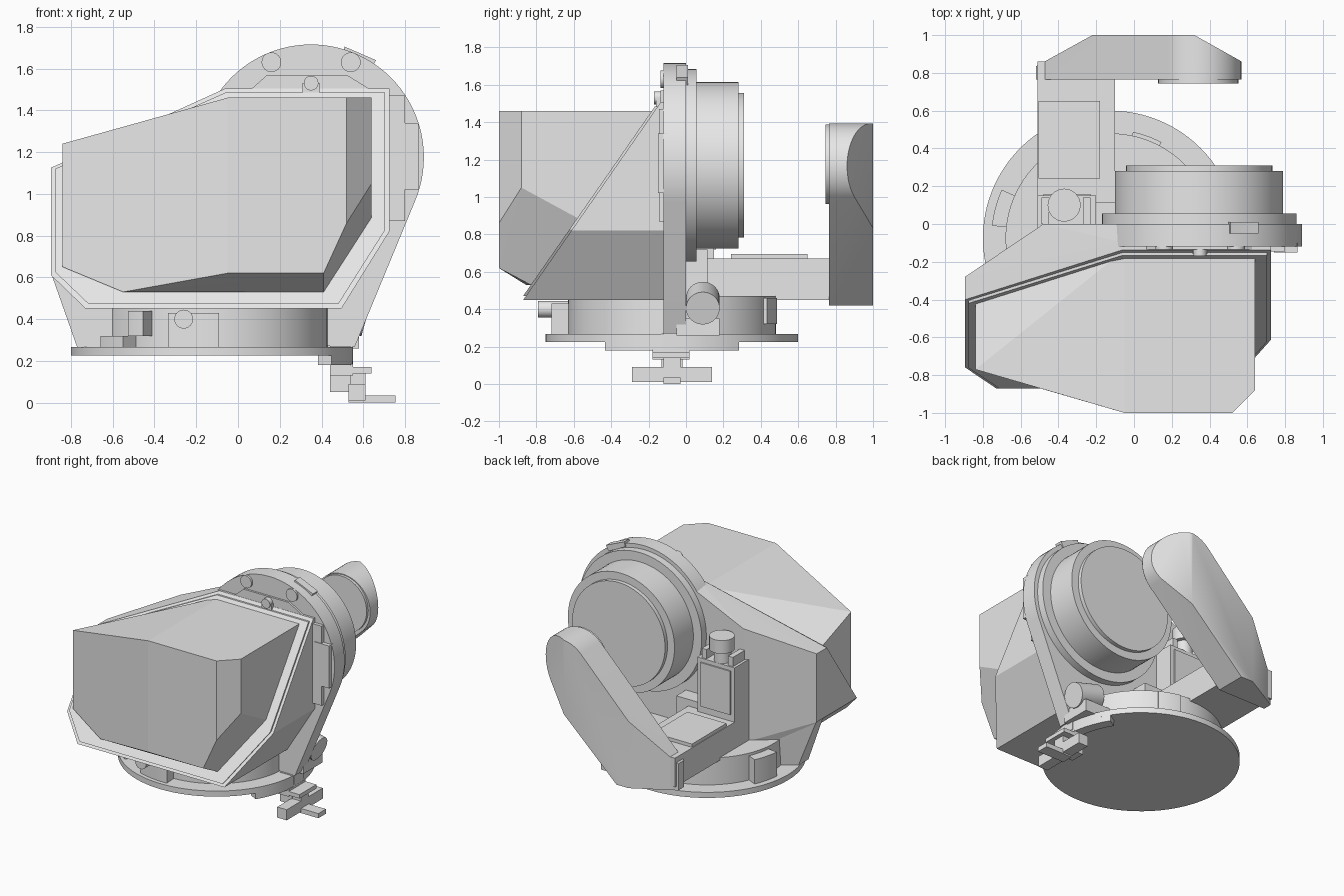
import bpy, bmesh, math
from mathutils import Vector, Matrix

cube = bpy.data.objects.get("Cube")
if cube:
    bpy.data.objects.remove(cube)

grey = bpy.data.materials.new("light_grey")
grey.use_nodes = True
grey.diffuse_color = (0.8, 0.8, 0.8, 1)
grey.node_tree.nodes["Principled BSDF"].inputs["Base Color"].default_value = (0.8, 0.8, 0.8, 1)


def finish(name, bm, smooth=False):
    bmesh.ops.recalc_face_normals(bm, faces=bm.faces[:])
    mesh = bpy.data.meshes.new(name)
    bm.to_mesh(mesh)
    bm.free()
    mesh.materials.append(grey)
    obj = bpy.data.objects.new(name, mesh)
    bpy.context.collection.objects.link(obj)
    if smooth:
        bpy.ops.object.select_all(action='DESELECT')
        obj.select_set(True)
        bpy.context.view_layer.objects.active = obj
        bpy.ops.object.shade_smooth_by_angle(angle=math.radians(30))
    return obj


def hull(name, points, smooth=False):
    """Convex solid around a few corner points."""
    bm = bmesh.new()
    for p in points:
        bm.verts.new(p)
    res = bmesh.ops.convex_hull(bm, input=bm.verts[:])
    junk = {g for g in res["geom_interior"] + res["geom_unused"] if isinstance(g, bmesh.types.BMVert)}
    bmesh.ops.delete(bm, geom=list(junk), context='VERTS')
    bmesh.ops.dissolve_limit(bm, angle_limit=0.01, verts=bm.verts[:], edges=bm.edges[:])
    return finish(name, bm, smooth)


def box(name, x, y, z):
    return hull(name, [(a, b, c) for a in x for b in y for c in z])


def cylinder(name, start, end, r, sides=64):
    a, b = Vector(start), Vector(end)
    bm = bmesh.new()
    rot = (b - a).to_track_quat('Z', 'Y').to_matrix().to_4x4()
    bmesh.ops.create_cone(bm, cap_ends=True, segments=sides, radius1=r, radius2=r,
                          depth=(b - a).length, matrix=Matrix.Translation((a + b) / 2) @ rot)
    return finish(name, bm, True)


def circle(cx, cz, r, n=64):
    return [(cx + r * math.cos(math.tau * i / n), cz + r * math.sin(math.tau * i / n)) for i in range(n)]


def sector(name, r0, r1, z0, z1, mid, half, steps=20):
    """Curved block on the turntable, angles in degrees."""
    bm = bmesh.new()
    rings = []
    for i in range(steps + 1):
        a = math.radians(mid - half + 2 * half * i / steps)
        rings.append([bm.verts.new((BX + r * math.cos(a), BY + r * math.sin(a), z))
                      for r, z in ((r0, z0), (r1, z0), (r1, z1), (r0, z1))])
    for p, q in zip(rings, rings[1:]):
        for k in range(4):
            bm.faces.new((p[k], p[(k + 1) % 4], q[(k + 1) % 4], q[k]))
    bm.faces.new(rings[0])
    bm.faces.new(rings[-1])
    return finish(name, bm, True)


def rim(z):
    """Depth of the slanted frame plane at a height."""
    return -0.86 + 0.695 * (z - 0.45)


# Turntable
BX, BY = -0.125, -0.075
cylinder("base_disc", (BX, BY, 0.225), (BX, BY, 0.267), 0.675, 96)
cylinder("base_ring", (BX, BY, 0.26), (BX, BY, 0.47), 0.555, 96)
sector("clamp_rail", 0.60, 0.675, 0.18, 0.23, 0, 32)
sector("front_lug_wide", 0.5, 0.645, 0.26, 0.43, 262, 11)
sector("front_lug_small", 0.5, 0.64, 0.32, 0.44, 235, 4)
sector("front_lug_low", 0.5, 0.65, 0.26, 0.32, 222, 7)
sector("side_lug", 0.5, 0.63, 0.26, 0.45, 165, 9)
sector("rear_lug", 0.5, 0.575, 0.32, 0.46, 70, 8)
cylinder("front_lug_pin", (-0.26, -0.79, 0.40), (-0.26, -0.6, 0.40), 0.045, 24)

# Front hood
back = [(-0.84, 1.10), (-0.05, 1.46), (0.64, 1.46), (0.64, 0.87), (0.41, 0.53), (-0.55, 0.53), (-0.84, 0.65)]
front = [(-0.05, -1, 1.46), (0.52, -1, 1.46), (0.52, -1, 0.86), (0.41, -1, 0.62), (-0.05, -1, 0.62),
         (0.64, -0.88, 1.46), (0.64, -0.88, 1.05), (0.41, -0.83, 0.53),
         (-0.84, -0.77, 1.24), (-0.84, -0.77, 0.65), (-0.55, -0.855, 0.53)]
hull("hood", front + [(x, rim(z) + 0.02, z) for x, z in back])

# Slanted frame: outer flange and a slightly smaller raised lip
outer = [(-0.895, 1.125), (-0.06, 1.505), (0.725, 1.505), (0.725, 0.82), (0.495, 0.45), (-0.73, 0.45), (-0.895, 0.61)]
hull("frame", [(x, rim(z) + d, z) for x, z in outer for d in (-0.01, 0.04)])
lip = [(-0.1 + (x + 0.1) * 0.975, 0.99 + (z - 0.99) * 0.96) for x, z in outer]
hull("frame_lip", [(x, rim(z) + d, z) for x, z in lip for d in (-0.025, 0.02)])

# Rear housing behind the frame
right_back = [(x, -0.10, z) for x, z in outer[2:5]]
left_back = [(-0.895, -0.28, 1.125), (-0.895, -0.28, 0.61), (-0.73, -0.20, 0.45),
             (-0.48, 0, 1.31), (-0.48, 0, 0.45), (-0.08, 0, 1.49), (-0.08, 0, 0.45)]
hull("rear_housing", [(x, rim(z) + 0.03, z) for x, z in outer] + right_back + left_back)
hull("left_support", [(-0.895, -0.28, 0.62), (-0.895, -0.36, 0.62), (-0.48, 0, 0.62), (-0.48, -0.36, 0.62),
                      (-0.77, -0.24, 0.265), (-0.77, -0.36, 0.265), (-0.45, -0.02, 0.265), (-0.45, -0.36, 0.265)])

# Round side plate running down into a leg
CX, CZ = 0.35, 1.175
plate = circle(CX, CZ, 0.54, 96) + [(0.56, 0.27), (0.44, 0.27), (-0.2, 0.47)]
hull("side_plate", [(x, y, z) for x, z in plate for y in (-0.12, 0.0)], True)
box("leg_foot", (0.44, 0.55), (-0.12, 0.0), (0.2, 0.5))
for name, y0, y1, r in (("plate_ring", -0.01, 0.055, 0.515), ("drum", 0.04, 0.28, 0.445),
                        ("drum_cap", 0.27, 0.31, 0.387)):
    cylinder(name, (CX - 0.005, y0, CZ - 0.005), (CX - 0.005, y1, CZ - 0.005), r, 96)

# Fittings on the plate
for side in (-1, 1):
    cylinder("plate_pin", (CX + side * 0.19, -0.135, 1.63), (CX + side * 0.19, -0.05, 1.63), 0.047, 24)
hull("latch_plate", [(x, y, z) for x, z in ((0.05, 1.49), (0.14, 1.57), (0.52, 1.57), (0.65, 1.49))
                     for y in (-0.135, -0.1)])
cylinder("latch_knob", (CX, -0.17, 1.53), (CX, -0.1, 1.53), 0.035, 24)
box("latch_tab", (0.31, 0.39), (-0.16, -0.1), (1.48, 1.53))
hull("top_tab", [(x, y, z) for x, z in ((0.51, 1.705), (0.66, 1.64), (0.64, 1.6), (0.5, 1.67))
                 for y in (-0.05, 0.01)])
box("hinge_strip", (0.70, 0.80), (-0.145, -0.1), (0.87, 1.47))
box("hinge_block", (0.74, 0.865), (-0.15, -0.1), (1.02, 1.34))
box("housing_step", (-0.2, 0.0), (-0.02, 0.115), (0.45, 0.72))

# Upright post with button
box("post", (-0.51, -0.20), (-0.02, 0.15), (0.45, 1.08))
box("post_panel", (-0.48, -0.23), (0.1, 0.16), (0.72, 1.05))
for x in ((-0.49, -0.45), (-0.27, -0.23)):
    box("button_bracket", x, (0.0, 0.14), (1.07, 1.15))
cylinder("button_stem", (-0.37, 0.09, 1.05), (-0.37, 0.09, 1.2), 0.06, 32)
cylinder("button", (-0.37, 0.1, 1.17), (-0.37, 0.1, 1.27), 0.087, 32)

# Rear arm
box("arm", (-0.51, -0.10), (0.1, 0.86), (0.45, 0.67))
box("arm_pad", (-0.505, -0.18), (0.24, 0.65), (0.66, 0.695))

# Paddle at the end of the arm, with both back corners cut off
outline = circle(CX - 0.01, 1.165, 0.228) + [(-0.52, 0.42), (-0.12, 0.42), (-0.52, 0.62)]
paddle = hull("paddle", [(x, y, z) for x, z in outline for y in (0.765, 1.0)])
bm = bmesh.new()
bm.from_mesh(paddle.data)
for p, n in (((0.32, 1.0, 0), (0.14, 0.25, 0)), ((-0.22, 1.0, 0), (-0.16, 0.29, 0))):
    geom = bm.verts[:] + bm.edges[:] + bm.faces[:]
    cut = bmesh.ops.bisect_plane(bm, geom=geom, plane_co=p, plane_no=n, clear_outer=True)
    rims = [e for e in cut["geom_cut"] if isinstance(e, bmesh.types.BMEdge)]
    bmesh.ops.contextual_create(bm, geom=rims)
bpy.data.objects.remove(paddle)
finish("paddle", bm, True)
cylinder("paddle_eyepiece", (CX - 0.01, 0.745, 1.175), (CX - 0.01, 0.8, 1.175), 0.212)

# Side knob on its bracket
cylinder("side_knob", (0.42, 0.09, 0.46), (0.615, 0.09, 0.405), 0.09, 32)
hull("knob_bracket", [(x, y, z) for x, y in ((0.3, -0.05), (0.58, -0.05), (0.58, 0.18), (0.3, 0.18))
                      for z in (0.26, 0.35)])

# Clamp hanging below the turntable
box("clamp_post", (0.44, 0.54), (-0.13, -0.02), (0.05, 0.27))
box("clamp_block", (0.44, 0.55), (-0.18, 0.02), (0.13, 0.185))
box("clamp_core", (0.53, 0.61), (-0.12, -0.03), (0.03, 0.16))
box("clamp_shelf", (0.53, 0.64), (-0.18, 0.02), (0.14, 0.17))
box("clamp_bar", (0.53, 0.61), (-0.29, 0.14), (0.01, 0.09))
box("clamp_tongue", (0.53, 0.755), (-0.12, -0.03), (0.0, 0.035))
